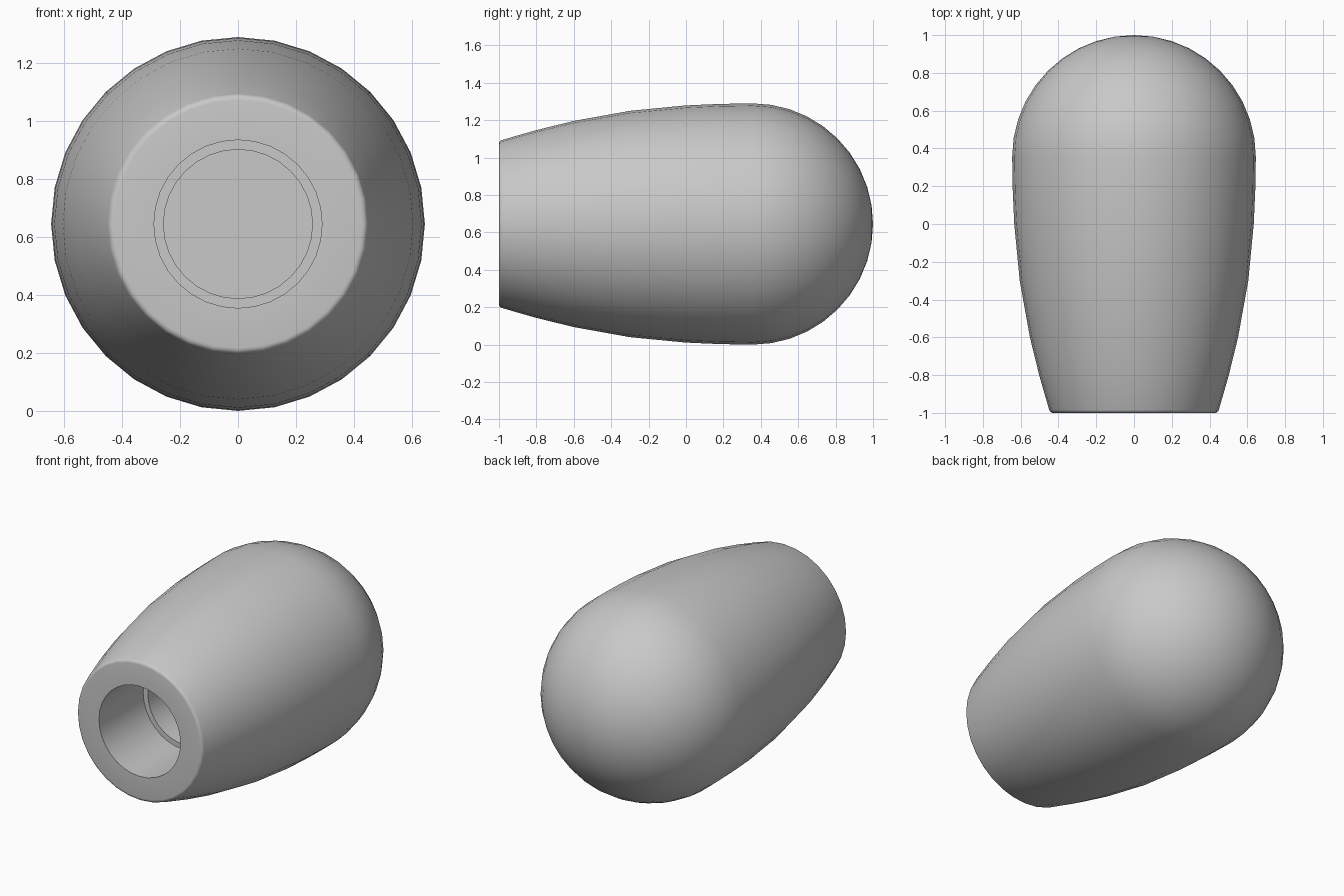
import bpy, bmesh
from math import sin, cos, pi, radians
from mathutils import Vector, Matrix

cube = bpy.data.objects.get("Cube")
if cube:
    bpy.data.objects.remove(cube, do_unlink=True)

R = 0.645          # widest radius, also the height of the axis
SEGMENTS = 32
DOME_Y = 1 - R     # centre of the rounded end


def arc(cy, cr, radius, start, end, steps):
    """Profile points (y, r) along a circular arc, angles from the radial axis."""
    angles = [radians(start + (end - start) * i / steps) for i in range(steps + 1)]
    return [(cy + radius * sin(a), cr + radius * cos(a)) for a in angles]


# Stepped blind bore, from its floor out to the mouth
profile = [(0.0, 0.0), (0.0, 0.257), (-0.55, 0.257), (-0.55, 0.29), (-1.0, 0.29)]
# Rounded rim
profile += arc(-0.978, 0.428, 0.022, -90, -14, 4)
# Swelling grip
profile += [(-0.8, 0.502), (-0.6, 0.551), (-0.3, 0.605), (0.0, 0.634), (0.18, 0.642)]
# Domed end
profile += arc(DOME_Y, 0, R, 0, 90, 10)

# Turn the profile around the long axis
bm = bmesh.new()
verts = [bm.verts.new((r, y, 0)) for y, r in profile]
edges = [bm.edges.new(pair) for pair in zip(verts, verts[1:])]
bmesh.ops.spin(bm, geom=verts + edges, cent=(0, 0, 0), axis=(0, 1, 0),
               angle=2 * pi, steps=SEGMENTS, use_merge=True)
bmesh.ops.remove_doubles(bm, verts=bm.verts, dist=0.0005)
bmesh.ops.recalc_face_normals(bm, faces=bm.faces)
bmesh.ops.transform(bm, matrix=Matrix.Translation(Vector((0, 0, R))), verts=bm.verts)

mesh = bpy.data.meshes.new("knob_handle")
bm.to_mesh(mesh)
bm.free()
knob = bpy.data.objects.new("knob_handle", mesh)
bpy.context.collection.objects.link(knob)

# Plain grey finish
grey = bpy.data.materials.new("light_grey")
grey.use_nodes = True
colour = (0.58, 0.58, 0.58, 1)
grey.diffuse_color = colour
grey.node_tree.nodes["Principled BSDF"].inputs["Base Color"].default_value = colour
mesh.materials.append(grey)

# Smooth skin with crisp bore edges
bpy.ops.object.select_all(action='DESELECT')
knob.select_set(True)
bpy.context.view_layer.objects.active = knob
bpy.ops.object.shade_smooth_by_angle(angle=radians(30))
